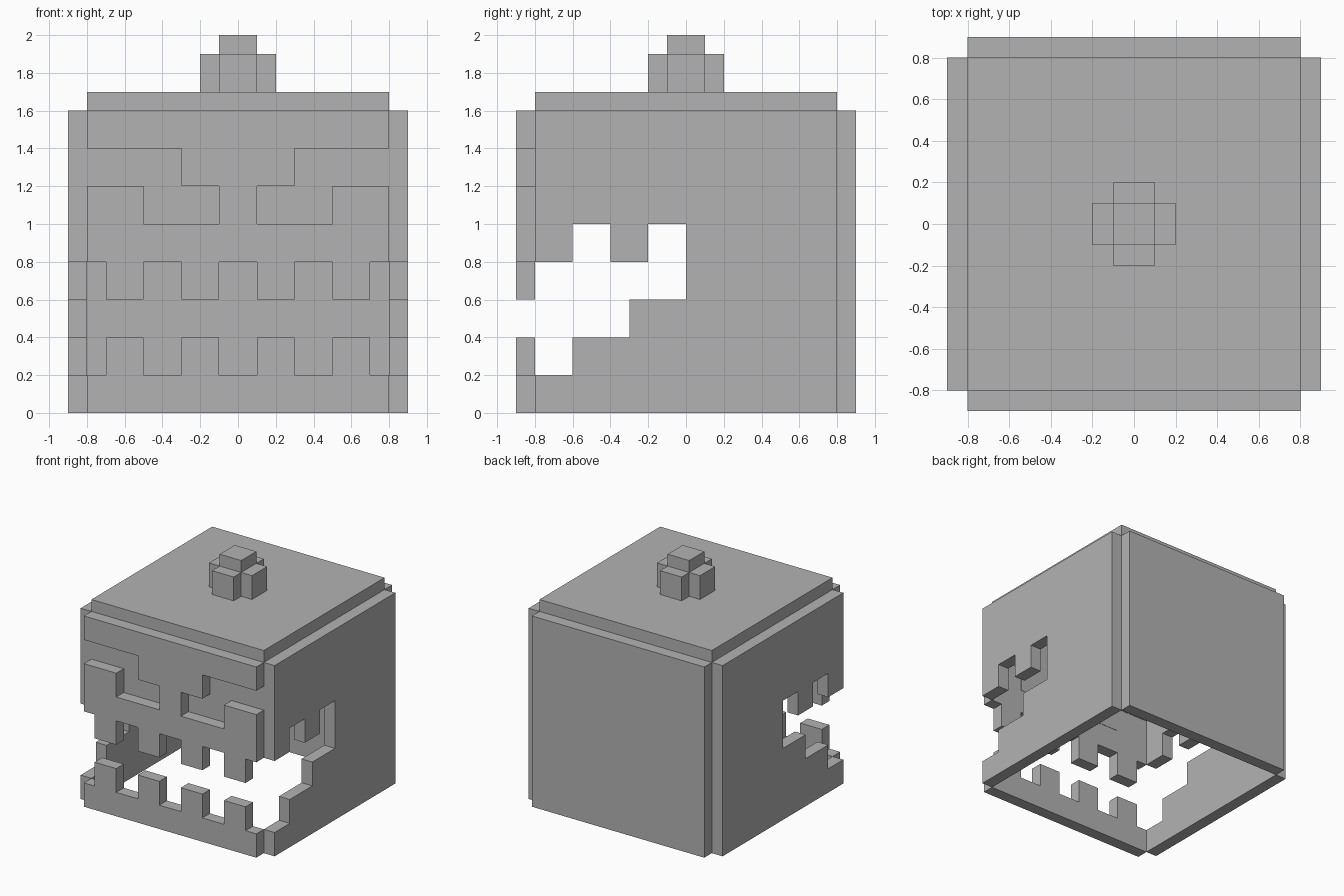
import bpy, bmesh
from mathutils import Vector

cube = bpy.data.objects.get("Cube")
if cube:
    bpy.data.objects.remove(cube, do_unlink=True)

GREY = (0.45, 0.45, 0.45, 1)
mat = bpy.data.materials.new("plain grey")
mat.use_nodes = True
mat.diffuse_color = GREY
mat.node_tree.nodes["Principled BSDF"].inputs["Base Color"].default_value = GREY

X, Y, Z = Vector((1, 0, 0)), Vector((0, 1, 0)), Vector((0, 0, 1))


def slab(name, outline, u, v, n, start, end):
    """Extrude a flat outline, drawn on axes u and v, along n."""
    bm = bmesh.new()
    face = bm.faces.new([bm.verts.new(u * a + v * b + n * start) for a, b in outline])
    new = bmesh.ops.extrude_face_region(bm, geom=[face])["geom"]
    moved = [g for g in new if isinstance(g, bmesh.types.BMVert)]
    bmesh.ops.translate(bm, verts=moved, vec=n * (end - start))
    bmesh.ops.recalc_face_normals(bm, faces=bm.faces)
    mesh = bpy.data.meshes.new(name)
    bm.to_mesh(mesh)
    bm.free()
    mesh.materials.append(mat)
    obj = bpy.data.objects.new(name, mesh)
    bpy.context.collection.objects.link(obj)
    return obj


def rect(a0, a1, b0, b1):
    return [(a0, b0), (a1, b0), (a1, b1), (a0, b1)]


def mirrored(half):
    return half + [(-a, b) for a, b in reversed(half)]


def teeth(base, tip):
    """Half a row of square teeth, from the outer end to the middle."""
    row = []
    for outer, inner in ((.7, .5), (.3, .1)):
        row += [(outer, base), (outer, tip), (inner, tip), (inner, base)]
    return row


# Front panel: upper face with eye notches and teeth, and separate lower jaw
eye = [(.8, 1.4), (.3, 1.4), (.3, 1.2), (.1, 1.2),
       (.1, 1), (.5, 1), (.5, 1.2), (.8, 1.2)]
upper = [(.8, 1.6)] + eye + [(.8, .8)] + teeth(.8, .6)
lower = [(.8, 0), (.8, .2)] + teeth(.2, .4)
slab("front_upper_face", mirrored(upper), X, Z, Y, -.9, -.8)
slab("front_lower_jaw", mirrored(lower), X, Z, Y, -.9, -.8)

# Side panels with stepped mouth corners, and thin backs closing the eyes
side = [(.8, 0), (.8, 1.6), (-.8, 1.6), (-.8, .8), (-.6, .8), (-.6, 1),
        (-.4, 1), (-.4, .8), (-.2, .8), (-.2, 1), (0, 1), (0, .6),
        (-.3, .6), (-.3, .4), (-.6, .4), (-.6, .2), (-.8, .2), (-.8, 0)]
for label, s in (("left", 1), ("right", -1)):
    slab(label + "_side_panel", side, Y, Z, X, s * .8, s * .9)
    slab(label + "_eye_back", [(s * a, b) for a, b in eye], X, Z, Y, -.8, -.797)

# Back panel and lid; the underside stays open
slab("back_panel", rect(-.8, .8, 0, 1.6), X, Z, Y, .8, .9)
slab("top_panel", rect(-.8, .8, -.8, .8), X, Y, Z, 1.6, 1.7)

# Stem: cross-shaped base with a square tip
cross = mirrored([(.1, -.2), (.1, -.1), (.2, -.1), (.2, .1), (.1, .1), (.1, .2)])
slab("stem_base", cross, X, Y, Z, 1.7, 1.9)
slab("stem_tip", rect(-.1, .1, -.1, .1), X, Y, Z, 1.9, 2)
